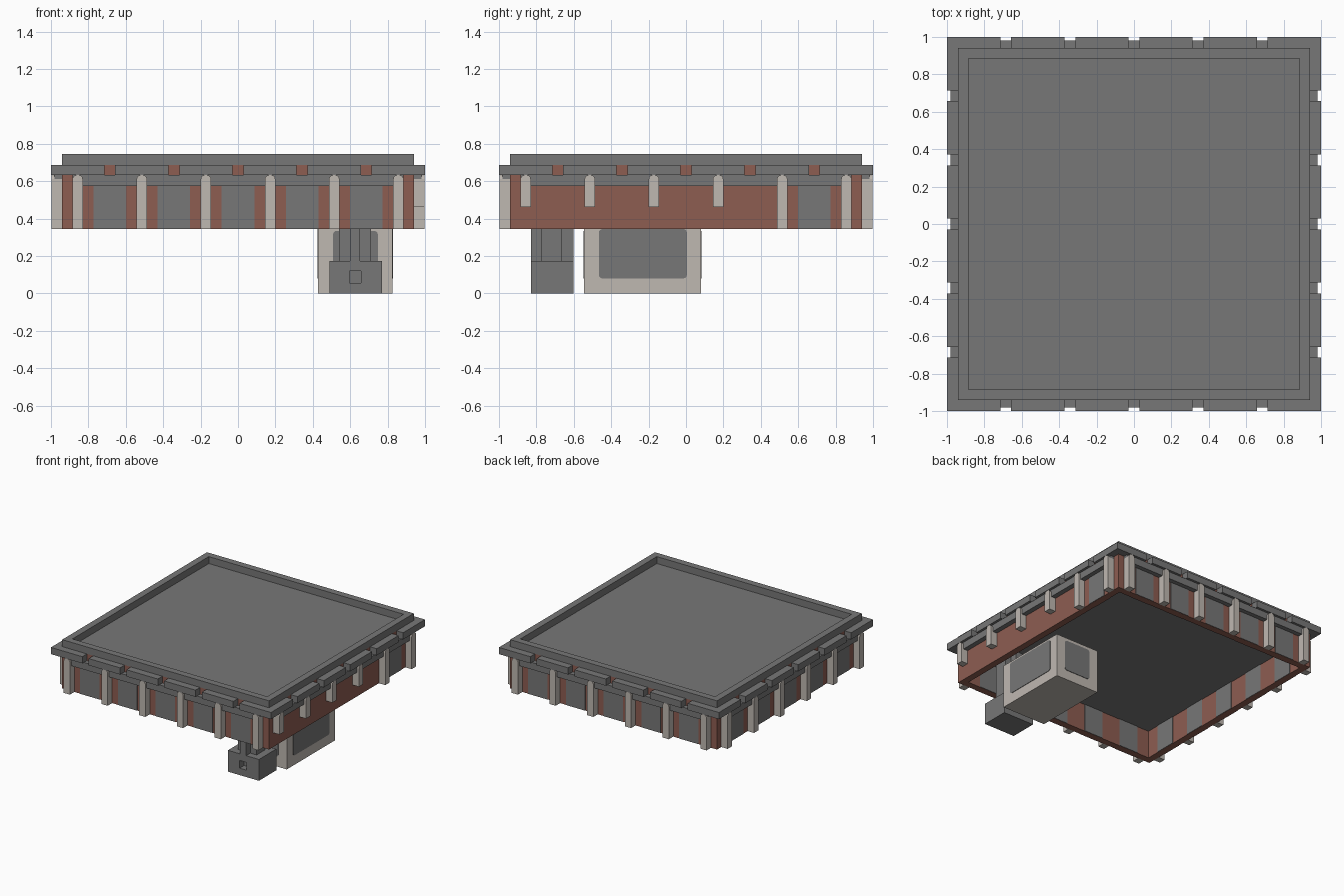
import bpy
import bmesh
from math import cos, sin, pi
from mathutils import Matrix, Vector

cube = bpy.data.objects.get("Cube")
if cube:
    bpy.data.objects.remove(cube, do_unlink=True)


def material(name, rgb):
    m = bpy.data.materials.new(name)
    m.use_nodes = True
    m.diffuse_color = (*rgb, 1)
    bsdf = m.node_tree.nodes["Principled BSDF"]
    bsdf.inputs["Base Color"].default_value = (*rgb, 1)
    bsdf.inputs["Roughness"].default_value = 0.8
    return m


GREY = material("dark grey", (0.185, 0.185, 0.185))
RED = material("brick red", (0.27, 0.11, 0.083))
PALE = material("pale stone", (0.52, 0.48, 0.44))


def box(bm, x0, x1, y0, y1, z0, z1, mat=Matrix()):
    size = Matrix.Diagonal((x1 - x0, y1 - y0, z1 - z0, 1))
    centre = Matrix.Translation(((x0 + x1) / 2, (y0 + y1) / 2, (z0 + z1) / 2))
    bmesh.ops.create_cube(bm, size=1, matrix=mat @ centre @ size)


def prism(bm, profile, y0, y1, mat=Matrix()):
    """Extrude an x-z profile along y."""
    front = [bm.verts.new(mat @ Vector((x, y0, z))) for x, z in profile]
    back = [bm.verts.new(mat @ Vector((x, y1, z))) for x, z in profile]
    n = len(profile)
    faces = [bm.faces.new(front), bm.faces.new(back[::-1])]
    for i in range(n):
        j = (i + 1) % n
        faces.append(bm.faces.new((front[j], front[i], back[i], back[j])))
    bmesh.ops.recalc_face_normals(bm, faces=faces)


def rounded(x0, x1, z0, z1, r, top_only=False):
    """Rectangle profile with rounded corners."""
    pts = [(x0, z0), (x1, z0)] if top_only else []
    corners = [(x0 + r, z0 + r, pi), (x1 - r, z0 + r, 1.5 * pi),
               (x1 - r, z1 - r, 0), (x0 + r, z1 - r, pi / 2)]
    for cx, cz, a in corners[2 if top_only else 0:]:
        for i in range(4):
            t = a + i * pi / 6
            pts.append((cx + r * cos(t), cz + r * sin(t)))
    return pts


def finish(bm, name, mat):
    mesh = bpy.data.meshes.new(name)
    bm.to_mesh(mesh)
    bm.free()
    mesh.materials.append(mat)
    ob = bpy.data.objects.new(name, mesh)
    bpy.context.collection.objects.link(ob)
    return ob


SIDES = [Matrix.Rotation(k * pi / 2, 4, 'Z') for k in range(4)]  # front, left, back, right
STEP = 0.343
BAYS = [STEP * i for i in range(-2, 3)]
PIERS = [STEP * (i - 2.5) for i in range(6)]
OUT, INN = 0.94, 0.885
BASE, CEIL, EAVE, DECK, TOP = 0.345, 0.575, 0.633, 0.688, 0.745

# Walls, parapet and the ledge under the cornice
walls, parapet, ledge = bmesh.new(), bmesh.new(), bmesh.new()
for m in SIDES:
    box(walls, -OUT, INN, -OUT, -INN, BASE, DECK, m)
    box(parapet, -OUT, INN, -OUT, -INN, DECK, TOP, m)
    box(ledge, -INN, INN, -0.98, -OUT, CEIL, EAVE, m)
finish(walls, "walls", RED)
finish(parapet, "parapet", GREY)
finish(ledge, "ledge", GREY)

# Flat roof slab, hollow below
roof = bmesh.new()
box(roof, -INN, INN, -INN, INN, CEIL, DECK)
finish(roof, "roof_slab", GREY)

# Cornice broken by small gaps
cornice = bmesh.new()
for m in SIDES:
    starts = [-1] + [b + 0.029 for b in BAYS]
    ends = [b - 0.029 for b in BAYS] + [OUT]
    for a, b in zip(starts, ends):
        box(cornice, a, b, -1, -OUT, EAVE, DECK, m)
finish(cornice, "cornice", GREY)

# Piers and wall panels; one side is mostly plain with short piers
piers, panels = bmesh.new(), bmesh.new()
for k, m in enumerate(SIDES):
    for x in PIERS:
        foot = 0.462 if k == 1 and x < 0.4 else BASE
        prism(piers, rounded(x - 0.028, x + 0.028, foot, EAVE, 0.022, True), -0.998, -OUT, m)
    for x in BAYS:
        if k == 1 and x < 0.6:
            continue
        for y in (-OUT, -INN + 0.004):
            box(panels, x - 0.087, x + 0.087, y - 0.004, y, BASE + 0.001, CEIL, m)
finish(piers, "piers", PALE)
finish(panels, "wall_panels", GREY)

# Hanging housing with a panel on each side
housing, plates = bmesh.new(), bmesh.new()
box(housing, 0.428, 0.825, -0.545, 0.08, 0, 0.36)
finish(housing, "housing", PALE)
for y in (-0.549, 0.08):
    prism(plates, rounded(0.508, 0.748, 0.08, 0.335, 0.02), y, y + 0.004)
for x in (0.424, 0.825):
    turn = Matrix.Translation((x, 0, 0)) @ Matrix.Rotation(pi / 2, 4, 'Z')
    prism(plates, rounded(-0.466, 0.005, 0.08, 0.345, 0.02), -0.004, 0, turn)
finish(plates, "housing_panels", GREY)

# Hanging block on a cross-shaped post, with a square socket in front
block, cutter, post = bmesh.new(), bmesh.new(), bmesh.new()
box(block, 0.488, 0.77, -0.828, -0.602, 0, 0.175)
block_ob = finish(block, "block", GREY)
box(cutter, 0.595, 0.658, -0.9, -0.77, 0.057, 0.12)
cutter_ob = finish(cutter, "socket_cutter", GREY)
cutter_ob.hide_render = True
cutter_ob.hide_viewport = True
cut = block_ob.modifiers.new("socket", 'BOOLEAN')
cut.operation = 'DIFFERENCE'
cut.solver = 'EXACT'
cut.object = cutter_ob
box(post, 0.54, 0.71, -0.773, -0.662, 0.175, CEIL)
box(post, 0.598, 0.653, -0.828, -0.602, 0.175, CEIL)
finish(post, "cross_post", GREY)
